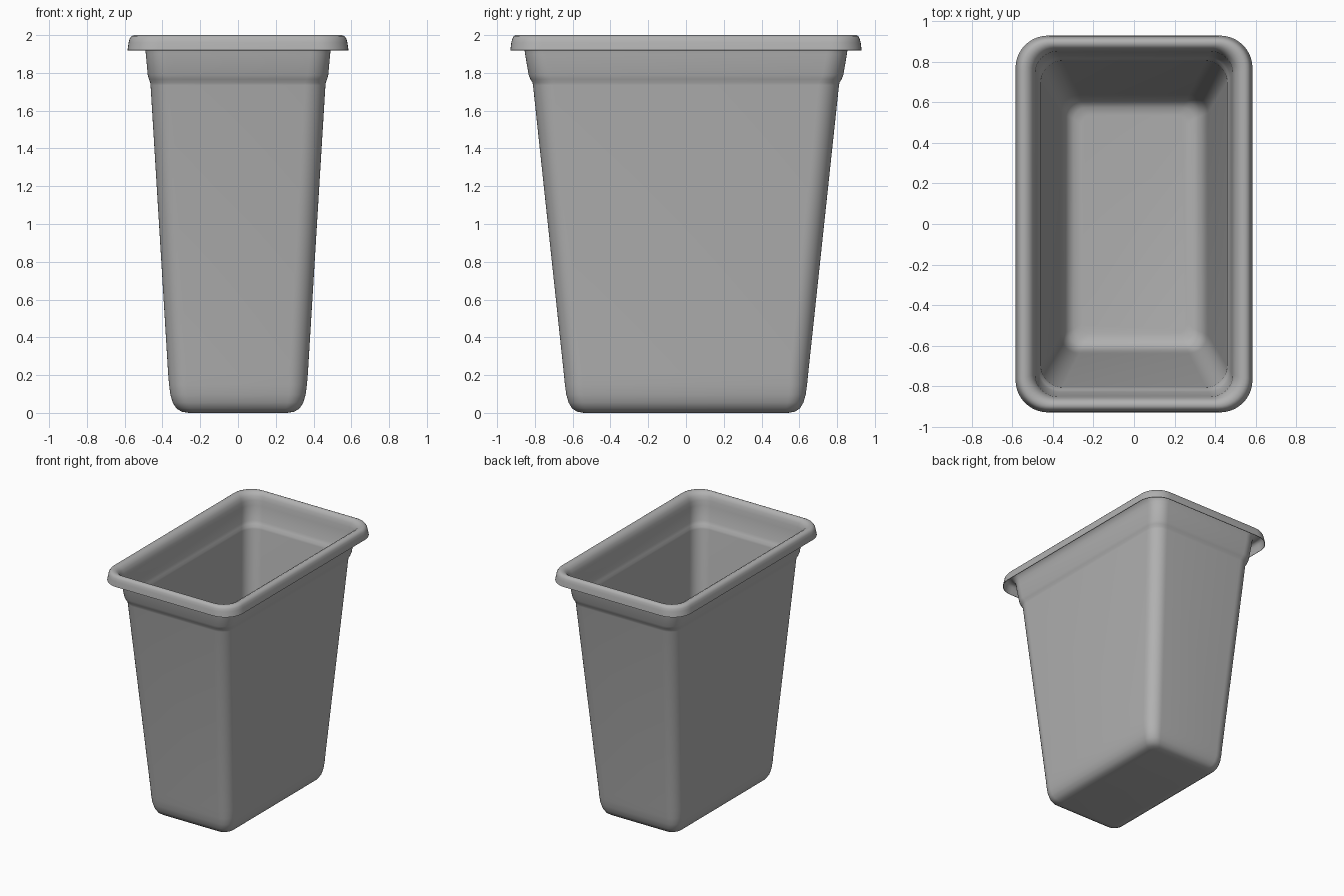
import bpy, bmesh, math

SEG = 10      # segments per rounded corner
WALL = 0.004  # sheet thickness

# Inner/upper skin from floor to turned-down lip: half x, half y, corner radius, z
PROFILE = [
    (0.260, 0.540, 0.05, 0.004),
    (0.297, 0.575, 0.06, 0.010),
    (0.323, 0.600, 0.07, 0.026),
    (0.342, 0.618, 0.08, 0.056),
    (0.354, 0.630, 0.085, 0.098),
    (0.361, 0.637, 0.09, 0.150),
    (0.366, 0.643, 0.095, 0.210),
    (0.459, 0.806, 0.105, 1.735),
    (0.461, 0.809, 0.105, 1.750),
    (0.468, 0.820, 0.105, 1.768),
    (0.474, 0.829, 0.105, 1.790),
    (0.484, 0.848, 0.105, 1.900),
    (0.488, 0.853, 0.11, 1.940),
    (0.498, 0.861, 0.115, 1.970),
    (0.513, 0.871, 0.12, 1.989),
    (0.532, 0.885, 0.13, 1.999),
    (0.550, 0.900, 0.14, 2.000),
    (0.565, 0.912, 0.15, 1.994),
    (0.574, 0.920, 0.155, 1.980),
    (0.579, 0.925, 0.16, 1.960),
    (0.585, 0.930, 0.16, 1.920),
]


def ring(bm, hx, hy, r, z):
    verts = []
    for i, (sx, sy) in enumerate([(1, 1), (-1, 1), (-1, -1), (1, -1)]):
        for k in range(SEG + 1):
            a = math.pi / 2 * (i + k / SEG)
            verts.append(bm.verts.new((sx * (hx - r) + r * math.cos(a),
                                       sy * (hy - r) + r * math.sin(a), z)))
    return verts


# Bin: one lofted sheet with floor, tapered walls, step and rolled rim
bm = bmesh.new()
rings = [ring(bm, *p) for p in PROFILE]
bm.faces.new(rings[0])
for a, b in zip(rings, rings[1:]):
    n = len(a)
    for i in range(n):
        j = (i + 1) % n
        bm.faces.new((a[j], a[i], b[i], b[j]))
mesh = bpy.data.meshes.new("bin")
bm.to_mesh(mesh)
bm.free()
bin_obj = bpy.data.objects.new("bin", mesh)
bpy.context.collection.objects.link(bin_obj)

# Dark grey plastic
mat = bpy.data.materials.new("grey_plastic")
mat.diffuse_color = (0.44, 0.44, 0.44, 1)
mesh.materials.append(mat)

# Wall thickness grows outward and under the rim
solid = bin_obj.modifiers.new("thickness", 'SOLIDIFY')
solid.thickness = WALL
solid.offset = -1

bpy.context.view_layer.objects.active = bin_obj
bin_obj.select_set(True)
bpy.ops.object.modifier_apply(modifier="thickness")
bpy.ops.object.shade_smooth_by_angle(angle=math.radians(40))
